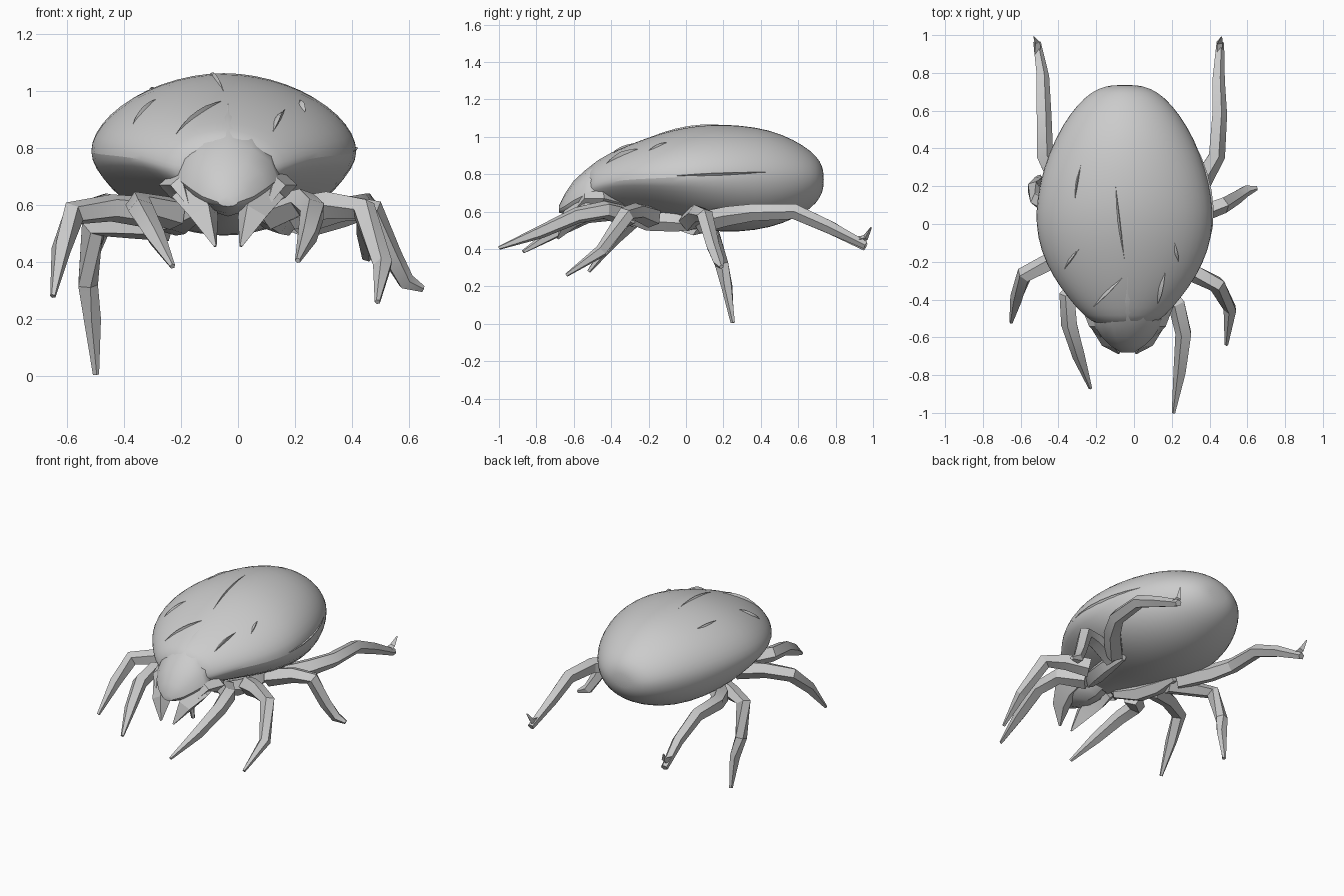
import bpy, bmesh, math
from mathutils import Vector
from mathutils.bvhtree import BVHTree

old = bpy.data.objects.get("Cube")
if old:
    bpy.data.objects.remove(old, do_unlink=True)

# One plain grey for the whole creature
grey = bpy.data.materials.new("plain_grey")
grey.use_nodes = True
shade = (0.6, 0.6, 0.6, 1)
grey.diffuse_color = shade
grey.node_tree.nodes["Principled BSDF"].inputs["Base Color"].default_value = shade


def loft(name, rings, angle=30, subdivide=0):
    """Skin a list of equal-length point rings and cap both ends."""
    bm = bmesh.new()
    rows = [[bm.verts.new(p) for p in ring] for ring in rings]
    count = len(rows[0])
    for a, b in zip(rows, rows[1:]):
        for i in range(count):
            j = (i + 1) % count
            bm.faces.new((a[i], a[j], b[j], b[i]))
    bm.faces.new(rows[0])
    bm.faces.new(rows[-1])
    bmesh.ops.recalc_face_normals(bm, faces=bm.faces[:])
    mesh = bpy.data.meshes.new(name)
    bm.to_mesh(mesh)
    bm.free()
    mesh.materials.append(grey)
    obj = bpy.data.objects.new(name, mesh)
    bpy.context.collection.objects.link(obj)
    if subdivide:
        mod = obj.modifiers.new("rounding", 'SUBSURF')
        mod.levels = mod.render_levels = subdivide
    bpy.ops.object.select_all(action='DESELECT')
    bpy.context.view_layer.objects.active = obj
    obj.select_set(True)
    bpy.ops.object.shade_smooth_by_angle(angle=math.radians(angle))
    return obj


def signed_power(value, power):
    return math.copysign(abs(value) ** power, value)


def shell_ring(y, cx, half, mid, top, bottom, under, sides=24):
    """Egg-shaped section; a larger 'under' pinches the lower half inward."""
    ring = []
    for i in range(sides):
        a = math.tau * i / sides
        c, s = math.cos(a), math.sin(a)
        power = 1.08 if s >= 0 else under
        height = top - mid if s >= 0 else mid - bottom
        ring.append((cx + half * signed_power(c, power), y,
                     mid + height * signed_power(s, power)))
    return ring


# Domed body: y, half width, rim height, top, bottom, underside pinch
BODY = [
    (-.54, .14, .72, .82, .64, 1.2), (-.49, .215, .735, .865, .61, 1.3),
    (-.4, .295, .76, .915, .59, 1.5), (-.28, .385, .77, .97, .565, 1.5),
    (-.14, .45, .775, 1.02, .54, 1.4), (0, .477, .785, 1.055, .51, 1.25),
    (.14, .468, .79, 1.07, .49, 1.12), (.29, .436, .79, 1.065, .487, 1.05),
    (.45, .373, .785, 1.04, .51, 1), (.58, .295, .78, .985, .56, 1),
    (.67, .215, .775, .925, .615, 1), (.72, .14, .77, .87, .675, 1),
    (.737, .06, .77, .81, .73, 1)]
body = loft("body", [shell_ring(y, -.05, w, m, t, b, u)
                     for y, w, m, t, b, u in BODY], 40, 1)

# Hooded snout running back into the shell
HEAD = [(-.28, .08, .8, .965, .6, 1), (-.4, .14, .75, .915, .56, 1.1),
        (-.47, .18, .72, .875, .56, 1.2), (-.54, .175, .69, .82, .56, 1.3),
        (-.6, .135, .66, .765, .57, 1.3), (-.645, .09, .63, .7, .585, 1.2),
        (-.68, .035, .61, .63, .595, 1)]
loft("head_hood", [shell_ring(y, -.035, w, m, t, b, u, 12)
                   for y, w, m, t, b, u in HEAD], 35)


def limb(name, points, radii, sides=5):
    """Low-poly tapered tube through the given joints."""
    pts = [Vector(p) for p in points]
    rings = []
    for i, p in enumerate(pts):
        along = (pts[min(i + 1, len(pts) - 1)] - pts[max(i - 1, 0)]).normalized()
        side = along.cross(Vector((0, 0, 1)))
        if side.length < .2:
            side = along.cross(Vector((0, 1, 0)))
        side.normalize()
        up = side.cross(along)
        rings.append([p + radii[i] * (side * math.cos(math.tau * k / sides)
                                      + up * math.sin(math.tau * k / sides))
                      for k in range(sides)])
    return loft(name, rings, 25)


# Eight legs, joints from hip to claw
LEGS = {
    "front_leg_left": [(.12, -.3, .57), (.23, -.43, .61), (.265, -.58, .58),
                       (.245, -.78, .49), (.21, -1, .405)],
    "front_leg_right": [(-.22, -.28, .57), (-.35, -.39, .6), (-.34, -.53, .58),
                        (-.29, -.7, .49), (-.23, -.87, .385)],
    "second_leg_left": [(.2, -.18, .57), (.32, -.26, .6), (.44, -.32, .585),
                        (.51, -.45, .39), (.49, -.64, .26)],
    "second_leg_right": [(-.27, -.14, .57), (-.44, -.2, .59), (-.58, -.27, .57),
                         (-.62, -.39, .45), (-.65, -.52, .28)],
    "third_leg_left": [(.2, .02, .55), (.36, .06, .59), (.47, .1, .58),
                       (.54, .14, .42), (.59, .175, .33), (.65, .19, .305)],
    "third_leg_right": [(-.25, .02, .53), (-.38, .07, .53), (-.51, .13, .52),
                        (-.53, .19, .32), (-.51, .22, .2), (-.5, .25, .005)],
    "rear_leg_left": [(.22, .08, .54), (.36, .23, .575), (.435, .36, .595),
                      (.45, .58, .6), (.445, .76, .52), (.455, .96, .42)],
    "rear_leg_right": [(-.27, .08, .54), (-.41, .23, .575), (-.475, .36, .595),
                       (-.48, .58, .6), (-.485, .78, .51), (-.515, .96, .41)],
}
for name, joints in LEGS.items():
    if name.startswith("rear"):
        taper = [.06, .055, .048, .043, .036, .022]
    elif len(joints) == 5:
        taper = [.06, .05, .046, .036, .01]
    else:
        taper = [.06, .05, .045, .038, .032, .012]
    limb(name, joints, taper)

# Upturned claws on the rear legs
for side, x in (("left", .45), ("right", -.515)):
    limb("rear_claw_" + side, [(x, .9, .445), (x, .96, .46), (x * 1.03, .99, .515)],
         [.022, .018, .004], 3)

# Mouthparts: broad pointed fangs below the hood, outer palps and hip plates
for side, s in (("left", 1), ("right", -1)):
    c = -.035
    limb("fang_" + side, [(c + s * .12, -.42, .65), (c + s * .12, -.53, .63),
                          (c + s * .085, -.62, .56), (c + s * .045, -.685, .455)],
         [.06, .078, .055, .006], 4)
    limb("palp_" + side, [(c + s * .12, -.36, .64), (c + s * .2, -.45, .67),
                          (c + s * .17, -.53, .67), (c + s * .14, -.6, .6)],
         [.05, .045, .035, .005], 4)
    limb("hip_plate_" + side, [(c + s * .1, -.34, .58), (c + s * .17, -.2, .55),
                               (c + s * .2, -.05, .54), (c + s * .2, .1, .53)],
         [.03, .055, .05, .02], 5)

# Thin raised folds lying on the shell
tree = BVHTree.FromObject(body, bpy.context.evaluated_depsgraph_get())
FOLDS = [((-.1, .22, 1.07), (-.05, -.19, 1), .008), ((-.28, .31, 1), (-.31, .13, 1), .008),
         ((-.3, -.14, 1), (-.38, -.25, .9), .012), ((.23, -.11, 1), (.25, -.21, .95), .012),
         ((.17, -.26, .95), (.12, -.42, .85), .02), ((-.06, -.28, .96), (-.21, -.43, .83), .015),
         ((.43, -.12, .79), (.39, .47, .82), .01)]
for n, (start, end, height) in enumerate(FOLDS):
    rings = []
    for k in range(7):
        t = k / 6
        spot, normal, *_ = tree.find_nearest(Vector(start).lerp(Vector(end), t))
        across = normal.cross(Vector(end) - Vector(start)).normalized()
        swell = math.sin(math.pi * t) + .05
        rings.append([spot - normal * .01 - across * .022 * swell,
                      spot + normal * height * swell,
                      spot - normal * .01 + across * .006 * swell])
    loft("shell_fold_%d" % (n + 1), rings, 25)
